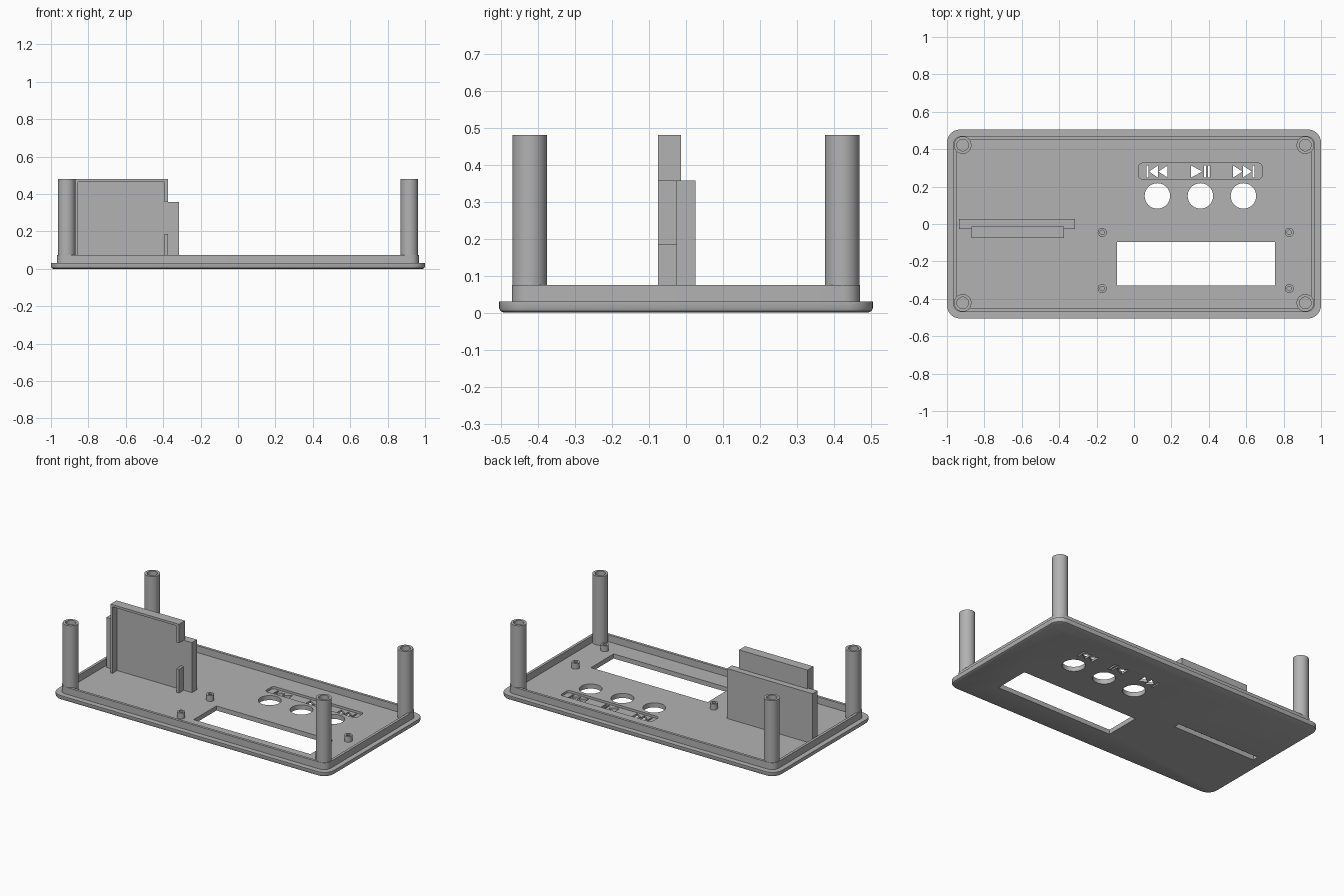
import bpy, bmesh
from math import sin, cos, pi

cube = bpy.data.objects.get("Cube")
if cube:
    bpy.data.objects.remove(cube, do_unlink=True)

grey = bpy.data.materials.new("plain grey")
grey.use_nodes = True
grey.diffuse_color = (0.45, 0.45, 0.45, 1)
grey.node_tree.nodes["Principled BSDF"].inputs["Base Color"].default_value = (0.45, 0.45, 0.45, 1)

FLOOR, RIM_TOP, POST_TOP = 0.03, 0.075, 0.48


def finish(name, bm, smooth=False):
    bmesh.ops.recalc_face_normals(bm, faces=bm.faces)
    mesh = bpy.data.meshes.new(name)
    bm.to_mesh(mesh)
    bm.free()
    mesh.materials.append(grey)
    obj = bpy.data.objects.new(name, mesh)
    bpy.context.collection.objects.link(obj)
    if smooth:
        smooth_shade(obj)
    return obj


def smooth_shade(obj):
    bpy.ops.object.select_all(action='DESELECT')
    obj.select_set(True)
    bpy.context.view_layer.objects.active = obj
    bpy.ops.object.shade_smooth_by_angle(angle=pi / 6)


def stack(bm, loops, caps=True):
    """Join a list of equal 3D loops into a skin."""
    rings = [[bm.verts.new(p) for p in loop] for loop in loops]
    n = len(rings[0])
    for a, b in zip(rings, rings[1:]):
        for i in range(n):
            j = (i + 1) % n
            bm.faces.new((a[i], a[j], b[j], b[i]))
    if caps:
        bm.faces.new(rings[0][::-1])
        bm.faces.new(rings[-1])


def prism(bm, pts, z0, z1):
    stack(bm, [[(x, y, z) for x, y in pts] for z in (z0, z1)])


def rounded(x0, x1, y0, y1, r, seg=8):
    pts = []
    corners = [(x1 - r, y1 - r), (x0 + r, y1 - r), (x0 + r, y0 + r), (x1 - r, y0 + r)]
    for k, (cx, cy) in enumerate(corners):
        for i in range(seg + 1):
            a = (k + i / seg) * pi / 2
            pts.append((cx + r * cos(a), cy + r * sin(a)))
    return pts


def rect(x0, x1, y0, y1):
    return [(x0, y0), (x1, y0), (x1, y1), (x0, y1)]


def circle(x, y, r, n=40):
    return [(x + r * cos(2 * pi * i / n), y + r * sin(2 * pi * i / n)) for i in range(n)]


def rounded_layers(hx, hy, r, layers):
    return [[(x, y, z) for x, y in rounded(d - hx, hx - d, d - hy, hy - d, r - d)]
            for d, z in layers]


def cut(target, bm):
    cutter = finish("cutter", bm)
    cutter.hide_render = True
    mod = target.modifiers.new("cut", 'BOOLEAN')
    mod.operation, mod.solver, mod.object = 'DIFFERENCE', 'EXACT', cutter
    bpy.context.view_layer.objects.active = target
    bpy.ops.object.modifier_apply(modifier=mod.name)
    bpy.data.objects.remove(cutter, do_unlink=True)


def tube(name, x, y, r, hole, bottom, top, n):
    """Round post with a blind screw hole."""
    bm = bmesh.new()
    stack(bm, [[(px, py, z) for px, py in circle(x, y, rad, n)]
               for rad, z in ((r, FLOOR), (r, top), (hole, top), (hole, bottom))])
    finish(name, bm, True)


def box(bm, x0, x1, y0, y1, z0, z1):
    prism(bm, rect(x0, x1, y0, y1), z0, z1)


# Face plate with softened lower edge
bm = bmesh.new()
stack(bm, rounded_layers(1, 0.505, 0.07, [(0.012, 0), (0.004, 0.004), (0, 0.012), (0, FLOOR)]))
plate = finish("face_plate", bm)

# Shallow recess behind the button symbols
bm = bmesh.new()
prism(bm, rounded(0.025, 0.685, 0.24, 0.325, 0.02), 0.015, 0.1)
cut(plate, bm)

# Display window, button holes and card slot
bm = bmesh.new()
prism(bm, rect(-0.09, 0.755, -0.33, -0.095), -0.1, 0.1)
for x in (0.125, 0.355, 0.585):
    prism(bm, circle(x, 0.15, 0.068), -0.1, 0.1)
prism(bm, rect(-0.925, -0.325, -0.02, 0.02), -0.1, 0.1)
cut(plate, bm)

# Button symbols: skip back, play and pause, skip forward
bm = bmesh.new()
low, high = 0.248, 0.313
mid = (low + high) / 2


def arrow(base, tip):
    prism(bm, [(base, low), (base, high), (tip, mid)], -0.1, 0.1)


def bar(x):
    prism(bm, rect(x, x + 0.011, low, high), -0.1, 0.1)


for side in (-1, 1):
    c = 0.355 + side * 0.23
    arrow(c - side * 0.055, c - side * 0.005)
    arrow(c - side * 0.003, c + side * 0.045)
    bar(c + side * 0.053 - 0.0055)
arrow(0.305, 0.365)
bar(0.375)
bar(0.396)
cut(plate, bm)
smooth_shade(plate)

# Raised locating rim
bm = bmesh.new()
stack(bm, rounded_layers(0.967, 0.47, 0.045,
      [(0, FLOOR), (0, RIM_TOP), (0.017, RIM_TOP), (0.017, FLOOR)]), caps=False)
finish("locating_rim", bm, True)

# Corner posts
for sx, side in ((-1, "right"), (1, "left")):
    for sy, end in ((-1, "front"), (1, "back")):
        tube(f"{end}_{side}_post", sx * 0.916, sy * 0.422, 0.047, 0.031, 0.3, POST_TOP, 40)

# Display standoffs
for x in (-0.17, 0.83):
    for y in (-0.345, -0.045):
        tube("display_standoff", x, y, 0.024, 0.012, 0.035, 0.068, 24)

# Card holder: broad wall, with a framed tray on its front
bm = bmesh.new()
box(bm, -0.935, -0.315, -0.026, 0.026, FLOOR, 0.357)
finish("card_wall", bm)

bm = bmesh.new()
box(bm, -0.87, -0.375, -0.026, -0.013, 0.357, POST_TOP)
finish("tray_back", bm)

for name, x0, x1, z0, z1 in (
        ("tray_outer_side", -0.87, -0.856, FLOOR, POST_TOP),
        ("tray_top", -0.856, -0.394, 0.465, POST_TOP),
        ("tray_inner_side_upper", -0.394, -0.375, 0.357, POST_TOP),
        ("tray_inner_side_lower", -0.394, -0.375, FLOOR, 0.185)):
    bm = bmesh.new()
    box(bm, x0, x1, -0.075, -0.026, z0, z1)
    finish(name, bm)
